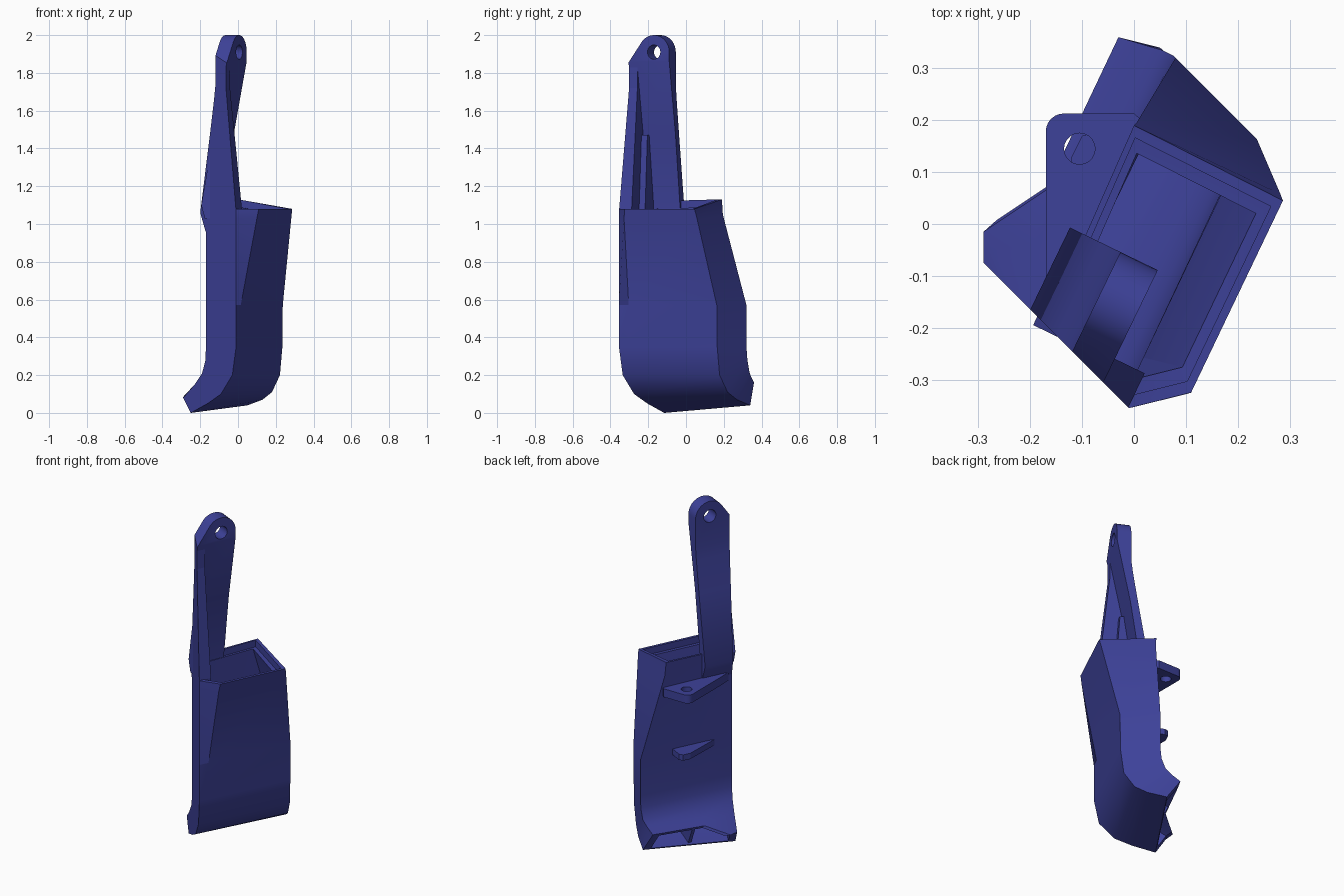
import bpy, bmesh, math
from mathutils import Vector

if "Cube" in bpy.data.objects:
    bpy.data.objects.remove(bpy.data.objects["Cube"], do_unlink=True)

blue = bpy.data.materials.new("dark_blue")
blue.use_nodes = True
color = (0.047, 0.054, 0.32, 1)
blue.diffuse_color = color
blue.node_tree.nodes["Principled BSDF"].inputs["Base Color"].default_value = color

END_SUM = -0.365  # the near end of the part lies on the plane x + y = END_SUM


def place(u, v, z):
    """Duct axes: u along its wide side, v across it."""
    return Vector((0.436 * u + 0.9 * v, 0.9 * u - 0.436 * v, z))


def finish(name, bm, trim=False):
    if trim:
        bmesh.ops.bisect_plane(bm, geom=bm.verts[:] + bm.edges[:] + bm.faces[:],
                               plane_co=(END_SUM, 0, 0), plane_no=(-1, -1, 0), clear_outer=True)
        bmesh.ops.holes_fill(bm, edges=[e for e in bm.edges if e.is_boundary])
    bmesh.ops.recalc_face_normals(bm, faces=bm.faces[:])
    mesh = bpy.data.meshes.new(name)
    bm.to_mesh(mesh)
    bm.free()
    mesh.materials.append(blue)
    ob = bpy.data.objects.new(name, mesh)
    bpy.context.collection.objects.link(ob)
    return ob


def prism(name, bottom, top, trim=False):
    bm = bmesh.new()
    a = [bm.verts.new(p) for p in bottom]
    b = [bm.verts.new(p) for p in top]
    bm.faces.new(a)
    bm.faces.new(b)
    for i in range(len(a)):
        j = (i + 1) % len(a)
        bm.faces.new((a[i], a[j], b[j], b[i]))
    return finish(name, bm, trim)


def along_u(name, profile, u0, u1, trim=False):
    return prism(name, [place(u0, v, z) for v, z in profile],
                 [place(u1, v, z) for v, z in profile], trim)


def along_v(name, profile, v0, v1):
    return prism(name, [place(u, v0, z) for u, z in profile],
                 [place(u, v1, z) for u, z in profile])


def slab(name, outline, z0, z1):
    return prism(name, [(x, y, z0) for x, y in outline], [(x, y, z1) for x, y in outline])


def cut(ob, cutter, operation):
    mod = ob.modifiers.new("cut", 'BOOLEAN')
    mod.object, mod.operation, mod.solver = cutter, operation, 'EXACT'
    bpy.context.view_layer.objects.active = ob
    bpy.ops.object.modifier_apply(modifier=mod.name)
    bpy.data.objects.remove(cutter, do_unlink=True)


def smooth(ob):
    bpy.ops.object.select_all(action='DESELECT')
    ob.select_set(True)
    bpy.context.view_layer.objects.active = ob
    bpy.ops.object.shade_smooth_by_angle(angle=math.radians(32))


def ring(a, b, c, d):
    """Seven corners of the duct section from its four main ones."""
    a, b, c, d = map(Vector, (a, b, c, d))
    return [a, a.lerp(b, 0.1), b, c, d.lerp(c, 0.38), d.lerp(c, 0.1), d]


def inset(r, k, drop=0):
    centre = (r[0] + r[2] + r[3] + r[6]) / 4
    down = Vector((0, 0, drop))
    return [Vector((*(centre + (p - centre) * k).xy, p.z)) - down for p in r]


# Curved duct: sections from the mouth up to the rim
mouth = ring((-.25, -.115, 0), (.05, .34, .04), (-.03, .36, .16), (-.29, -.075, .08))
mouth[4] = Vector((-.17, .065, .14))
mouth[5] = Vector((-.29, -.015, .085))
rim = ring((-.01, -.355, 1.08), (.287, .045, 1.08), (0, .19, 1.13), (-.17, -.195, 1.12))
rim[1] = Vector((.11, -.325, 1.08))
neck = ring((-.01, -.355, 1.03), (.282, .058, 1.03), (.005, .195, 1.05), (-.17, -.195, 1.04))
neck[1] = Vector((.1, -.328, 1.03))
sections = [
    mouth,
    ring((-.16, -.205, .05), (.13, .27, .07), (.02, .345, .19), (-.23, -.135, .15)),
    ring((-.09, -.275, .1), (.18, .22, .11), (.055, .335, .22), (-.19, -.175, .21)),
    ring((-.03, -.335, .2), (.222, .178, .2), (.075, .325, .28), (-.172, -.193, .28)),
    ring((-.01, -.355, .35), (.235, .165, .35), (.08, .32, .35), (-.17, -.195, .35)),
    ring((-.01, -.355, .57), (.237, .163, .57), (.08, .32, .57), (-.17, -.195, .57)),
    neck, rim,
]
inside = [inset(rim, .91), inset(rim, .91, .04), inset(rim, .8, .04)]
inside += [inset(s, .84) for s in sections[5:3:-1]]
for s in sections[3::-1]:
    mid = (s[0] + s[2] + s[3] + s[6]) / 4
    inside.append([mid + (p - mid) * .84 for p in s])
bm = bmesh.new()
loops = [[bm.verts.new(p) for p in s] for s in sections + inside]
for low, high in zip(loops, loops[1:] + loops[:1]):
    for i in range(7):
        j = (i + 1) % 7
        bm.faces.new((low[i], low[j], high[j], high[i]))
smooth(finish("duct", bm))

# Divider in the mouth
along_u("mouth_divider", [(-.13, .03), (-.18, .14), (-.08, .2), (-.05, .06)], .04, .06)

# Leaning arm with a rounded, drilled tip
arm = along_u("arm", [(-.07, .96), (-.108, 1.06), (-.04, 1.47), (-.01, 1.66), (0, 1.74),
                      (0, 2.1), (.08, 2.1), (.08, 1.86), (.005, 1.48), (-.05, 1.1),
                      (-.05, .96)], -.6, -.06, trim=True)
tip_u, tip_z, tip_r = -.15, 1.91, .09
outline = [(-.5, .9), (0, .9), (0, 1.1), (tip_u + tip_r, 1.12)]
outline += [(tip_u + tip_r * math.cos(math.radians(t)), tip_z + tip_r * math.sin(math.radians(t)))
            for t in range(0, 141, 10)]
outline += [(-.36, 1.77), (-.5, 1.77)]
cut(arm, along_v("arm_outline", outline, -.4, .4), 'INTERSECT')
hole = [(tip_u + .038 * math.cos(math.tau * i / 24), tip_z + .038 * math.sin(math.tau * i / 24))
        for i in range(24)]
cut(arm, along_v("arm_hole", hole, -.4, .4), 'DIFFERENCE')
smooth(arm)

# Stiffening rib on the arm's edge and its lower gusset
along_u("arm_rib", [(-.075, 1.0), (.144, 1.0), (.144, 1.08), (.074, 1.72), (.074, 1.84),
                    (.01, 1.78), (.01, 1.72), (-.04, 1.4), (-.1, 1.07)], -.6, -.25, trim=True)
along_u("arm_gusset", [(-.07, 1.03), (.06, 1.03), (.05, 1.12), (.025, 1.47), (-.02, 1.47),
                       (-.09, 1.1)], -.26, -.215)

# Mounting tabs on the back
corner = [(-.135 - .035 * math.cos(math.radians(t)), .178 + .035 * math.sin(math.radians(t)))
          for t in range(0, 91, 15)]
tab = slab("upper_tab", [(-.165, -.17), (-.17, -.1)] + corner + [(0, .213), (.015, .2), (-.14, -.15)],
           .93, .98)
cut(tab, slab("tab_hole", [(-.105 + .03 * math.cos(math.tau * i / 20),
                            .145 + .03 * math.sin(math.tau * i / 20)) for i in range(20)],
              .8, 1.1), 'DIFFERENCE')
smooth(tab)
slab("lower_tab", [(-.125, -.095), (-.12, .13), (-.1, .17), (-.075, .175), (0, .135)], .555, .59)
